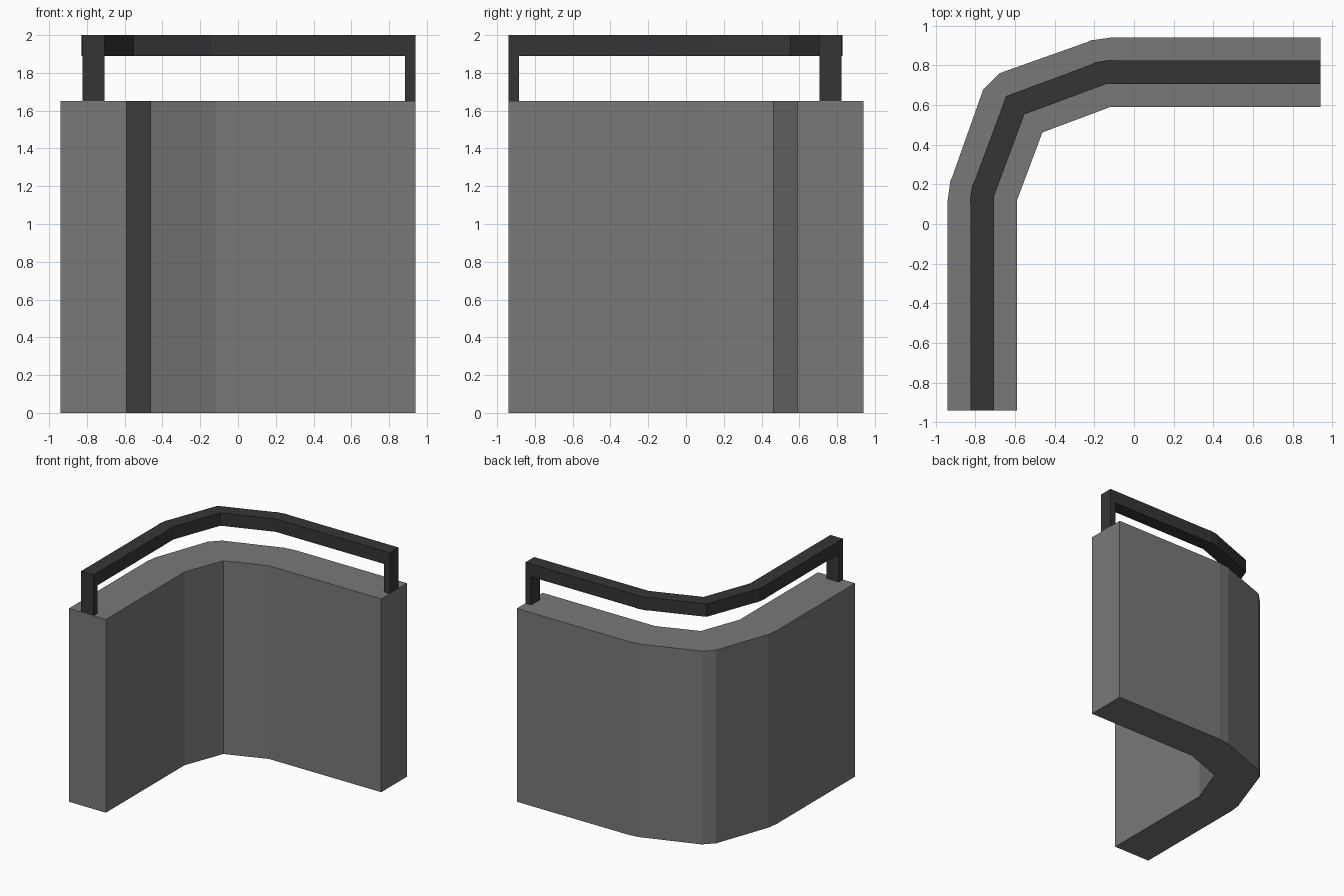
import bpy, bmesh

if "Cube" in bpy.data.objects:
    bpy.data.objects.remove(bpy.data.objects["Cube"])


def material(name, v):
    m = bpy.data.materials.new(name)
    m.diffuse_color = (v, v, v, 1)
    m.use_nodes = True
    m.node_tree.nodes["Principled BSDF"].inputs["Base Color"].default_value = m.diffuse_color
    return m


grey = material("concrete grey", 0.19)
dark = material("dark metal", 0.036)


def add_prism(bm, pts, z0, z1):
    face = bm.faces.new([bm.verts.new((x, y, z0)) for x, y in pts])
    ext = bmesh.ops.extrude_face_region(bm, geom=[face])
    for v in ext["geom"]:
        if isinstance(v, bmesh.types.BMVert):
            v.co.z = z1


def make(name, prisms, mat):
    bm = bmesh.new()
    for p in prisms:
        add_prism(bm, *p)
    bmesh.ops.recalc_face_normals(bm, faces=bm.faces)
    me = bpy.data.meshes.new(name)
    bm.to_mesh(me)
    bm.free()
    me.materials.append(mat)
    ob = bpy.data.objects.new(name, me)
    bpy.context.collection.objects.link(ob)
    return ob


def flip(pts):
    # reflection across the diagonal of the corner
    return [(-y, -x) for x, y in reversed(pts)]


def outline(outer, inner, corner):
    # both edges start at the right end; the inner corner lies on the diagonal
    return outer + flip(outer) + inner + [corner] + flip(inner)


# bent wall
wall = outline([(0.94, 0.94), (-0.12, 0.94), (-0.22, 0.926), (-0.235, 0.918), (-0.68, 0.76)],
               [(-0.59, -0.94), (-0.59, 0.12)], (-0.462, 0.462))
make("corner_wall", [(wall, 0, 1.65)], grey)

# handrail following the wall
rail = outline([(0.94, 0.824), (-0.09, 0.824), (-0.12, 0.828), (-0.2, 0.815), (-0.215, 0.805), (-0.645, 0.645)],
               [(-0.706, -0.94), (-0.706, 0.14)], (-0.553, 0.553))
make("handrail", [(rail, 1.89, 2.0)], dark)

# end posts
post = [(0.885, 0.706), (0.94, 0.706), (0.94, 0.824), (0.885, 0.824)]
make("rail_posts", [(p, 1.65, 1.89) for p in (post, flip(post))], dark)
